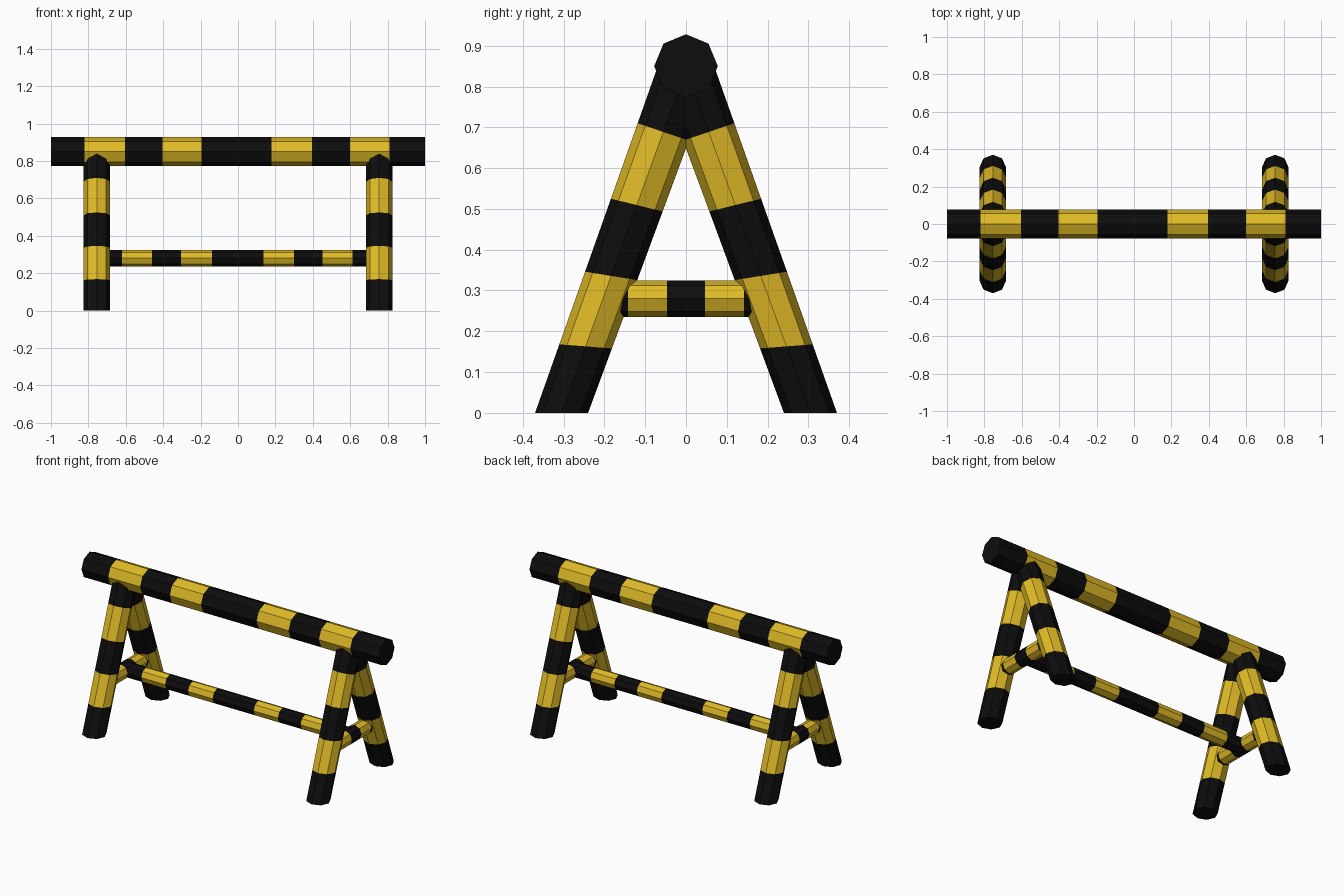
import bpy
import bmesh
from math import cos, sin, pi
from mathutils import Vector

cube = bpy.data.objects.get("Cube")
if cube:
    bpy.data.objects.remove(cube, do_unlink=True)


def make_material(name, colour):
    mat = bpy.data.materials.new(name)
    mat.use_nodes = True
    mat.diffuse_color = colour
    mat.node_tree.nodes["Principled BSDF"].inputs["Base Color"].default_value = colour
    return mat


PAINTS = [make_material("black_paint", (0.004, 0.004, 0.004, 1)),
          make_material("yellow_paint", (0.74, 0.49, 0.02, 1))]
SIDES = 8


def striped_bar(name, start, end, cuts):
    """Octagonal bar between two end rings (centre, axis u, axis v).
    Cuts are fractions of its length; bands alternate, black first."""
    bm = bmesh.new()
    rings = []
    for t in [0, *cuts, 1]:
        centre, u, v = (Vector(a).lerp(Vector(b), t) for a, b in zip(start, end))
        angles = [2 * pi * k / SIDES for k in range(SIDES)]
        rings.append([bm.verts.new(centre + u * cos(a) + v * sin(a)) for a in angles])
    for band, (low, high) in enumerate(zip(rings, rings[1:])):
        for k in range(SIDES):
            n = (k + 1) % SIDES
            face = bm.faces.new((low[k], low[n], high[n], high[k]))
            face.material_index = band % 2
    bm.faces.new(rings[0])
    bm.faces.new(rings[-1])
    bmesh.ops.recalc_face_normals(bm, faces=bm.faces)
    mesh = bpy.data.meshes.new(name)
    bm.to_mesh(mesh)
    bm.free()
    for paint in PAINTS:
        mesh.materials.append(paint)
    obj = bpy.data.objects.new(name, mesh)
    bpy.context.collection.objects.link(obj)


def level_bar(name, axis, half, radius, offset, marks):
    """Level bar along an axis, with stripe edges given as positions."""
    along = Vector(axis) * half
    side = Vector((axis[1], axis[0], 0)) * radius
    up = Vector((0, 0, radius))
    cuts = [(m + half) / (2 * half) for m in marks]
    striped_bar(name, (offset - along, side, up), (offset + along, side, up), cuts)


LEG_X = 0.755
RAIL_Z = 0.28

# Long bars
level_bar("top_beam", (1, 0, 0), 1.0, 0.078, Vector((0, 0, 0.85)),
          [-0.82, -0.605, -0.405, -0.195, 0.18, 0.395, 0.6, 0.81])
level_bar("lower_rail", (1, 0, 0), LEG_X, 0.045, Vector((0, 0, RAIL_Z)),
          [-0.62, -0.46, -0.305, -0.14, 0.137, 0.3, 0.453, 0.612])

# Two trestles, each with a pair of leaning legs and a cross bar
for side, sx in (("left", 1), ("right", -1)):
    level_bar(side + "_cross_bar", (0, 1, 0), 0.19, 0.045,
              Vector((sx * LEG_X, 0, RAIL_Z)), [-0.142, -0.046, 0.046, 0.142])
    for end, sy in (("front", -1), ("back", 1)):
        foot = ((sx * LEG_X, sy * 0.305, 0), (0.07, 0, 0), (0, sy * 0.065, 0))
        top = ((sx * LEG_X, sy * 0.01, 0.815), (0.07, 0, 0), (0, sy * 0.0625, 0.025))
        striped_bar(f"{end}_{side}_leg", foot, top, [0.2, 0.412, 0.625, 0.845])
